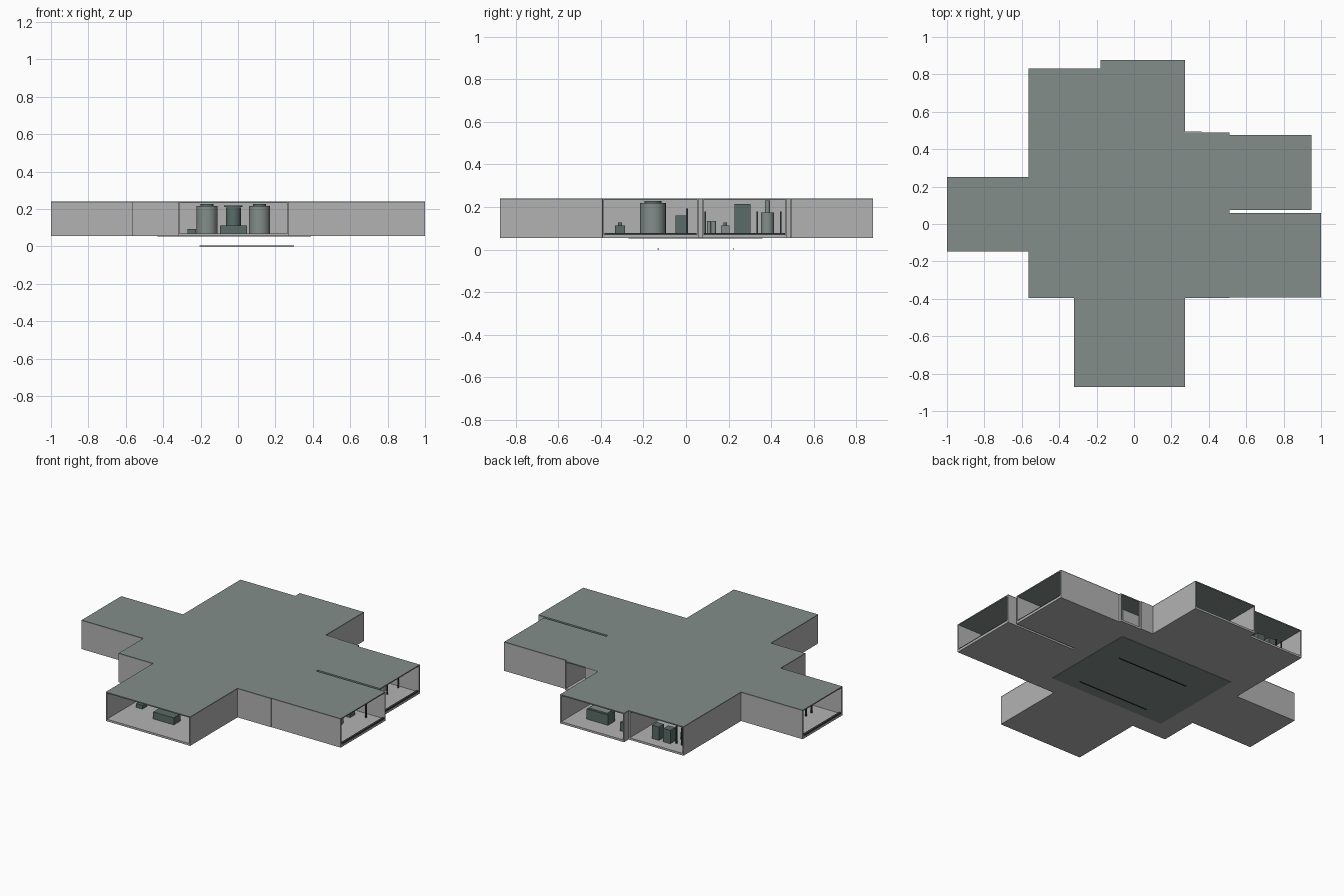
import bpy
import math

cube = bpy.data.objects.get("Cube")
if cube:
    bpy.data.objects.remove(cube, do_unlink=True)


def material(name, rgb):
    m = bpy.data.materials.new(name)
    m.use_nodes = True
    m.diffuse_color = (*rgb, 1)
    m.node_tree.nodes["Principled BSDF"].inputs["Base Color"].default_value = (*rgb, 1)
    return m


WALL = material("light grey wall", (0.45, 0.45, 0.45))
ROOF = material("grey green roof", (0.23, 0.27, 0.26))
DARK = material("dark green fittings", (0.10, 0.15, 0.135))
BLACK = material("charcoal trim", (0.045, 0.055, 0.055))

BASE, FLOOR, CEIL, TOP = 0.055, 0.068, 0.233, 0.24
T = 0.008


def box(name, x, y, z, mat):
    bpy.ops.mesh.primitive_cube_add(size=1, location=[sum(r) / 2 for r in (x, y, z)])
    ob = bpy.context.object
    ob.name = name
    ob.scale = [r[1] - r[0] for r in (x, y, z)]
    bpy.ops.object.transform_apply(location=False, rotation=False, scale=True)
    ob.data.materials.append(mat)
    return ob


def item(name, cx, cy, w, d, height, mat=DARK):
    """Box fitting that stands on the floor."""
    return box(name, (cx - w / 2, cx + w / 2), (cy - d / 2, cy + d / 2),
               (FLOOR, FLOOR + height), mat)


def tank(name, cx, cy, r, height, mat=ROOF, z=FLOOR):
    bpy.ops.mesh.primitive_cylinder_add(vertices=32, radius=r, depth=height,
                                        location=(cx, cy, z + height / 2))
    ob = bpy.context.object
    ob.name = name
    ob.data.materials.append(mat)
    bpy.ops.object.shade_smooth_by_angle(angle=math.radians(40))
    return ob


def shell(name, x, y, walls):
    """Floor, roof and the chosen outer walls of a rectangular module."""
    (x0, x1), (y0, y1) = x, y
    box(name + "_floor", x, y, (BASE, FLOOR), WALL)
    box(name + "_roof", x, y, (CEIL, TOP), ROOF)
    spans = {"left": ((x1 - T, x1), y), "right": ((x0, x0 + T), y),
             "back": (x, (y1 - T, y1)), "front": (x, (y0, y0 + T))}
    for side in walls:
        box(name + "_" + side + "_wall", *spans[side], (FLOOR, CEIL), WALL)


# Central hall, with a doorway in its back wall
HX, HY = (-0.565, 0.51), (-0.395, 0.49)
shell("hall", HX, HY, ("left", "right", "front"))
box("hall_back_wall", (HX[0], 0.37), (HY[1] - T, HY[1]), (FLOOR, CEIL), WALL)
box("hall_back_trim", (0.27, 0.36), (HY[1], 0.495), (BASE, TOP), WALL)
box("doorway_post", (0.502, 0.51), (0.482, 0.49), (FLOOR, CEIL), WALL)

# Inner core walls and the plate below them
CX, CY = (-0.43, 0.39), (-0.27, 0.36)
for i, y in enumerate(CY):
    box(f"core_cross_wall_{i}", CX, (y - T / 2, y + T / 2), (FLOOR, CEIL), WALL)
for i, x in enumerate(CX):
    box(f"core_side_wall_{i}", (x - T / 2, x + T / 2), CY, (FLOOR, CEIL), WALL)
box("core_under_plate", CX, CY, (BASE - 0.002, BASE + 0.004), ROOF)

# Two thin rails on the ground
for i, y in enumerate((-0.13, 0.223)):
    box(f"ground_rail_{i}", (-0.205, 0.3), (y - 0.003, y + 0.003), (0, 0.005), BLACK)

# Open-ended modules around the hall
shell("front_module", (-0.322, 0.273), (-0.872, HY[0]), ("left", "right"))
shell("left_front_module", (HX[1], 1.0), (-0.393, 0.06), ("front", "back"))
shell("left_back_module", (HX[1], 0.95), (0.075, 0.475), ("front", "back"))
shell("right_module", (-1.0, HX[0]), (-0.147, 0.252), ("front", "back"))
shell("back_module", (-0.178, 0.273), (HY[1], 0.878), ("left", "right"))
shell("back_right_module", (-0.565, -0.178), (HY[1], 0.832), ("left", "right"))

# Dark sills at the side openings
for i, (x, y) in enumerate((((0.985, 0.998), (-0.383, 0.05)),
                            ((0.935, 0.948), (0.085, 0.465)),
                            ((-0.998, -0.985), (-0.137, 0.242)))):
    box(f"sill_{i}", x, y, (FLOOR, FLOOR + 0.009), BLACK)

# Front module: two tanks, a middle column on a plinth and a small crate
for i, x in enumerate((-0.165, 0.115)):
    tank(f"front_tank_{i}", x, -0.5, 0.056, 0.148)
    tank(f"front_tank_cap_{i}", x, -0.5, 0.035, 0.012, DARK, 0.216)
tank("front_column", -0.025, -0.5, 0.04, 0.14, DARK)
tank("front_column_cap", -0.025, -0.5, 0.05, 0.01, ROOF, 0.21)
item("front_plinth", -0.025, -0.68, 0.145, 0.07, 0.045)
item("front_crate", -0.247, -0.62, 0.045, 0.045, 0.025)

# Left front module: tank, cabinet, crate and a post
tank("left_tank", 0.78, -0.155, 0.06, 0.15)
tank("left_tank_cap", 0.78, -0.155, 0.04, 0.01, DARK, 0.218)
item("left_cabinet", 0.8, -0.025, 0.05, 0.05, 0.092)
item("left_crate", 0.8, -0.31, 0.05, 0.045, 0.045)
item("left_crate_lid", 0.8, -0.31, 0.025, 0.02, 0.058)
item("left_post", 0.9, 0.005, 0.008, 0.008, 0.125, BLACK)

# Left back module: machines along the room
item("machine_locker", 0.72, 0.265, 0.08, 0.075, 0.145)
tank("machine_tank", 0.75, 0.382, 0.03, 0.105)
tank("machine_neck", 0.75, 0.382, 0.012, 0.06, ROOF, 0.17)
for i, y in enumerate((0.108, 0.13)):
    tank(f"machine_flask_{i}", 0.8, y, 0.01, 0.065)
item("machine_bench", 0.8, 0.185, 0.06, 0.04, 0.045, ROOF)
item("machine_bench_top", 0.8, 0.185, 0.03, 0.016, 0.06)
for i, y in enumerate((0.09, 0.335, 0.445)):
    item(f"machine_post_{i}", 0.82, y, 0.006, 0.006, 0.11, BLACK)

# Back module: console desk with a pale top and a side cabinet
item("back_desk", 0.09, 0.73, 0.15, 0.07, 0.065)
item("back_desk_top", 0.09, 0.73, 0.13, 0.055, 0.072, ROOF)
item("back_cabinet", -0.11, 0.76, 0.05, 0.05, 0.055)

# Back right module: row of lockers and posts
for i, x in enumerate((-0.32, -0.4)):
    item(f"back_locker_{i}", x, 0.74, 0.05, 0.05, 0.085)
for i, x in enumerate((-0.45, -0.49)):
    item(f"back_post_{i}", x, 0.74, 0.008, 0.008, 0.11, BLACK)
    item(f"back_stool_{i}", x, 0.67, 0.025, 0.025, 0.045)

# Right module: row of small stands
for i in range(4):
    y = -0.05 + i * 0.055
    item(f"right_stand_{i}", -0.85, y, 0.008, 0.008, 0.07, BLACK)
    box(f"right_stand_top_{i}", (-0.865, -0.835), (y - 0.012, y + 0.012),
        (FLOOR + 0.06, FLOOR + 0.068), DARK)
